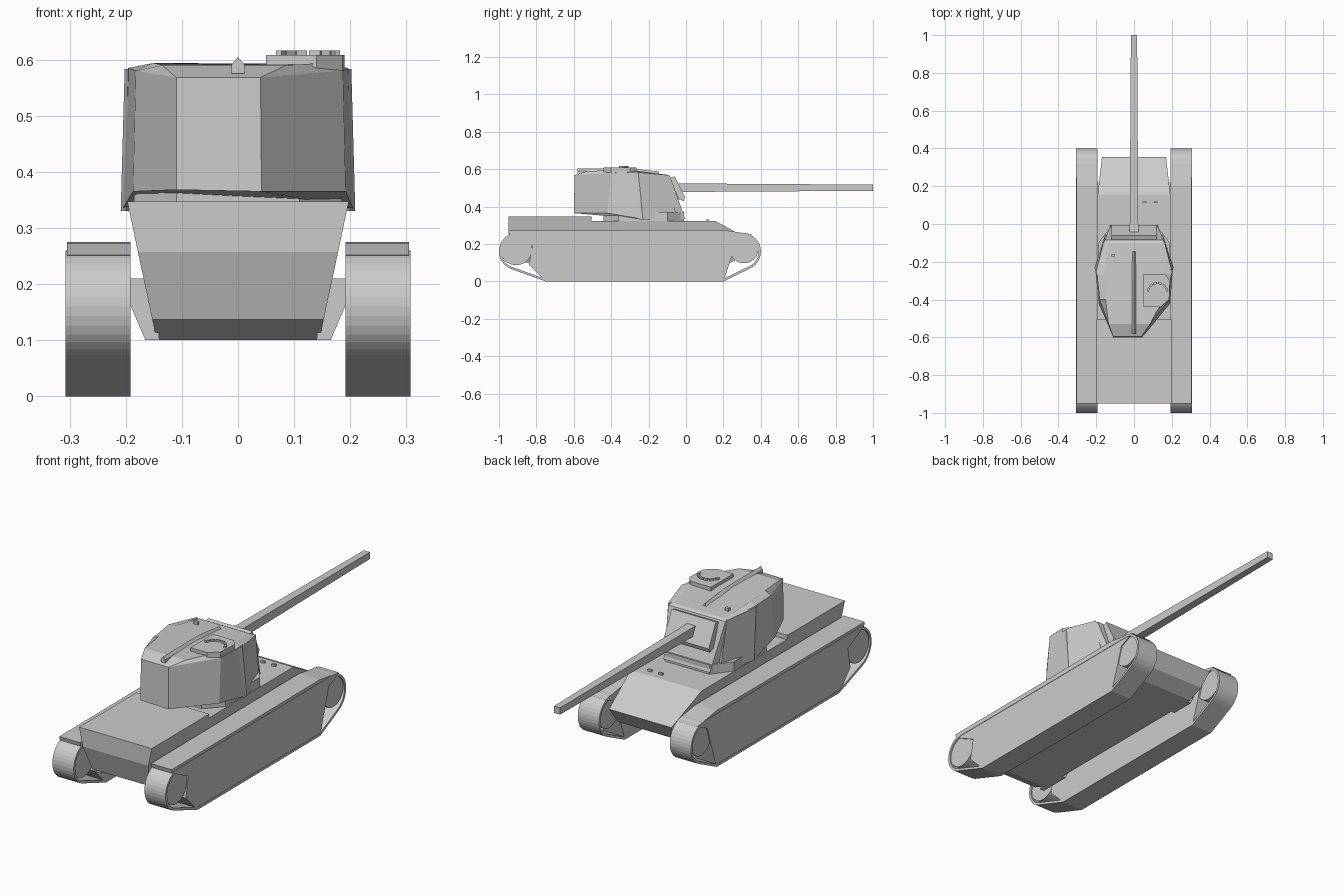
import bpy, math
from math import cos, sin, radians


def make(name, verts, faces):
    me = bpy.data.meshes.new(name)
    me.from_pydata(verts, [], faces)
    me.validate()
    ob = bpy.data.objects.new(name, me)
    bpy.context.collection.objects.link(ob)
    import bmesh
    bm = bmesh.new()
    bm.from_mesh(me)
    bmesh.ops.recalc_face_normals(bm, faces=bm.faces)
    bm.to_mesh(me)
    bm.free()
    return ob


def loft(name, rings):
    """Skin closed rings of equal length and cap both ends."""
    n = len(rings[0])
    verts = [p for r in rings for p in r]
    faces = [(k * n + i, k * n + (i + 1) % n, (k + 1) * n + (i + 1) % n, (k + 1) * n + i)
             for k in range(len(rings) - 1) for i in range(n)]
    faces += [tuple(range(n)), tuple(range((len(rings) - 1) * n, len(rings) * n))]
    return make(name, verts, faces)


def side_prism(name, pts, x0, x1):
    return loft(name, [[(x, y, z) for y, z in pts] for x in (x0, x1)])


def box(name, x0, x1, y0, y1, z0, z1):
    return side_prism(name, [(y0, z0), (y1, z0), (y1, z1), (y0, z1)], x0, x1)


def circle(cy, cz, r, n=24, a0=0, a1=360):
    return [(cy + r * cos(radians(a0 + (a1 - a0) * i / n)),
             cz + r * sin(radians(a0 + (a1 - a0) * i / n))) for i in range(n)]


def track_outline(t):
    """Track path in side view, moved inward by t."""
    r = 0.1 - t
    rear = circle(-0.9, 0.16, r, 16, 90, 250) + [(-0.9 + r * cos(radians(250)), 0.16 + r * sin(radians(250)))]
    front = circle(0.3, 0.16, r, 16, -64, 90) + [(0.3, 0.16 + r)]
    return rear + [(-0.75 + t * 0.2, t), (0.2 - t * 0.3, t)] + front


# Hull: side profile whose width grows with height
hull = [(-0.95, 0.347), (-0.95, 0.257), (-0.91, 0.137), (-0.83, 0.1), (0.24, 0.1), (0.31, 0.14),
        (0.355, 0.215), (0.155, 0.324), (-0.505, 0.324), (-0.505, 0.347)]
loft("hull", [[(s * (0.145 + (z - 0.1) * 0.212), y, z) for y, z in hull] for s in (-1, 1)])

# Running gear on both sides
plate = [(-0.95, 0.272), (0.2, 0.275), (0.35, 0.252), (0.27, 0.215), (0.24, 0.12), (0.2, 0.0),
         (-0.75, 0.0), (-0.84, 0.09), (-0.82, 0.19), (-0.945, 0.252)]
for side, s in (("left", -1), ("right", 1)):
    xi, xo = s * 0.192, s * 0.307
    outer, inner = track_outline(0), track_outline(0.012)
    n = len(outer)
    verts = [(x, y, z) for o in (outer, inner) for x in (xi, xo) for y, z in o]
    faces = []
    for i in range(n):
        j = (i + 1) % n
        faces += [(i, j, n + j, n + i), (2 * n + i, 2 * n + j, 3 * n + j, 3 * n + i),
                  (i, j, 2 * n + j, 2 * n + i), (n + i, n + j, 3 * n + j, 3 * n + i)]
    make(side + "_track_band", verts, faces)
    side_prism(side + "_side_plate", plate, xi, s * 0.305)
    side_prism(side + "_rear_wheel", circle(-0.908, 0.172, 0.085), s * 0.2, s * 0.3)
    side_prism(side + "_front_wheel", circle(0.31, 0.175, 0.078), s * 0.2, s * 0.3)
    # Brackets joining hull and running gear
    for end, y0, y1 in (("rear", -0.86, -0.7), ("front", 0.1, 0.22)):
        sec = [(0.14, 0.1), (0.165, 0.1), (0.195, 0.17), (0.195, 0.21), (0.15, 0.21)]
        loft(f"{side}_{end}_bracket", [[(s * x, y, z) for x, z in sec] for y in (y0, y1)])

# Turret: base, wall top and roof rings
base = [(-0.11, -0.6, 0.368), (0.042, -0.6, 0.365), (0.192, -0.42, 0.365), (0.205, -0.24, 0.335),
        (0.125, -0.005, 0.335), (-0.125, -0.005, 0.335), (-0.205, -0.24, 0.335), (-0.187, -0.42, 0.365)]
wall = [(-0.11, -0.595, 0.568), (0.04, -0.595, 0.568), (0.187, -0.4, 0.58), (0.196, -0.26, 0.585),
        (0.155, -0.085, 0.562), (-0.155, -0.085, 0.562), (-0.196, -0.26, 0.585), (-0.182, -0.4, 0.58)]
roof = [(-0.135, -0.53, 0.59), (0.085, -0.53, 0.59), (0.155, -0.4, 0.594), (0.16, -0.27, 0.592),
        (0.14, -0.1, 0.57), (-0.14, -0.1, 0.57), (-0.16, -0.27, 0.592), (-0.15, -0.4, 0.594)]
loft("turret", [base, wall, roof])
loft("turret_ring", [[(x, y, z) for x, y in
     [(-0.11, -0.44), (0.11, -0.44), (0.185, -0.36), (0.19, -0.1), (0.12, -0.01),
      (-0.12, -0.01), (-0.19, -0.1), (-0.185, -0.36)]] for z in (0.32, 0.37)])

# Overlapping cheek strips on the turret sides
for side, s in (("left", -1), ("right", 1)):
    loft(side + "_cheek_plate", [[(s * 0.196, -0.275, z1), (s * 0.202, -0.255, z1),
         (s * 0.16, -0.09, z1 - 0.015), (s * 0.15, -0.1, z1 - 0.015)] if top else
         [(s * 0.2, -0.25, 0.33), (s * 0.209, -0.23, 0.33),
          (s * 0.15, -0.05, 0.335), (s * 0.13, -0.05, 0.335)]
         for top, z1 in ((False, 0), (True, 0.583))])

# Commander hatch with an arc of periscopes
loft("hatch_base", [[(x, y, z) for x, y in
     [(0.05, -0.44), (0.14, -0.44), (0.186, -0.4), (0.19, -0.3), (0.165, -0.265), (0.05, -0.265)]]
     for z in (0.575, 0.608)])
for i in range(6):
    a = radians(20 + 28 * i)
    x, y = 0.125 + 0.052 * cos(a), -0.365 + 0.052 * sin(a)
    p = box(f"periscope_{i + 1}", -0.01, 0.01, -0.005, 0.005, 0.6, 0.616)
    p.location = (x, y, 0)
    p.rotation_euler.z = a + math.pi / 2

# Roof ridge bar
bar = [(-0.014, 0.575), (0.014, 0.575), (0.014, 0.591), (0, 0.605), (-0.014, 0.591)]
loft("roof_ridge", [[(x * 0.8, -0.58, z) for x, z in bar],
                    [(x * 0.8, -0.3, z) for x, z in bar],
                    [(x * 0.8, -0.145, z - 0.018) for x, z in bar]])
box("roof_vent", -0.12, -0.1, -0.172, -0.158, 0.56, 0.59)

# Driver periscopes on the front deck
for i, x in enumerate((0.055, 0.115)):
    box(f"driver_periscope_{i + 1}", x - 0.01, x + 0.01, 0.11, 0.12, 0.31, 0.334)

# Mantlet: sloping plate with a stepped backing
side_prism("mantlet_backing", [(-0.1, 0.55), (-0.07, 0.55), (-0.03, 0.44), (-0.06, 0.43)], -0.105, 0.105)
side_prism("mantlet", [(-0.085, 0.552), (-0.06, 0.562), (-0.005, 0.45), (-0.012, 0.43), (-0.04, 0.44)], -0.12, 0.12)

# Square tapered gun barrel
loft("gun_barrel", [[(sx * w, y, 0.501 + sz * w) for sx, sz in ((-1, -1), (1, -1), (1, 1), (-1, 1))]
                    for y, w in ((-0.08, 0.023), (1.0, 0.0165))])
